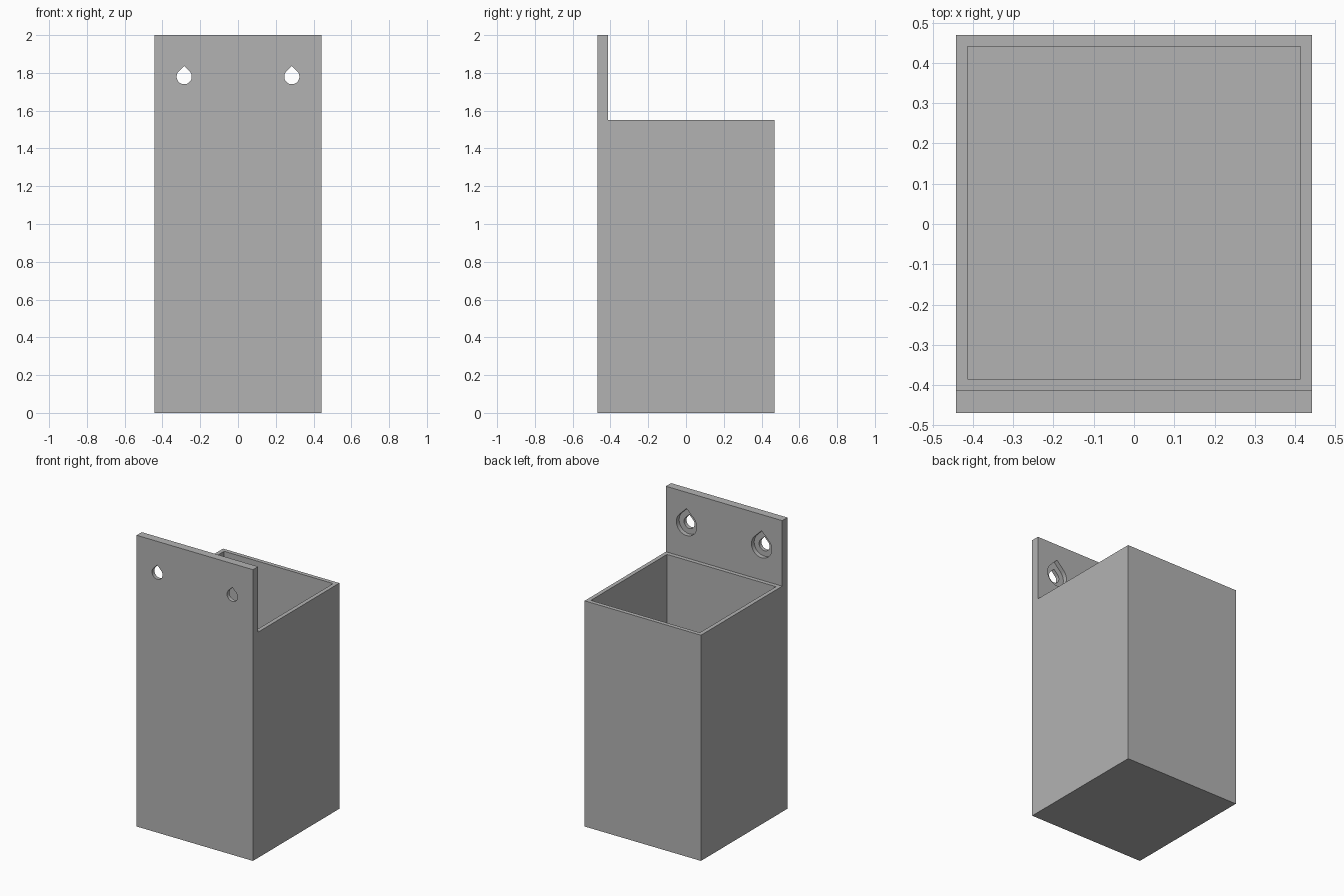
import bpy, bmesh, math
from mathutils import Vector

if "Cube" in bpy.data.objects:
    bpy.data.objects.remove(bpy.data.objects["Cube"], do_unlink=True)

HALF_X, HALF_Y = 0.442, 0.469
WALL, PLATE = 0.028, 0.056
RIM, TOP = 1.55, 2.0
PLATE_Y = -HALF_Y + PLATE

grey = bpy.data.materials.new("plain grey")
grey.use_nodes = True
grey.diffuse_color = (0.45, 0.45, 0.45, 1)
grey.node_tree.nodes["Principled BSDF"].inputs["Base Color"].default_value = grey.diffuse_color


def prism(name, outline, sweep):
    """Closed solid from a planar outline swept along a vector."""
    bm = bmesh.new()
    face = bm.faces.new([bm.verts.new(p) for p in outline])
    swept = bmesh.ops.extrude_face_region(bm, geom=[face], use_keep_orig=True)
    verts = [g for g in swept["geom"] if isinstance(g, bmesh.types.BMVert)]
    bmesh.ops.translate(bm, verts=verts, vec=Vector(sweep))
    bmesh.ops.recalc_face_normals(bm, faces=bm.faces)
    mesh = bpy.data.meshes.new(name)
    bm.to_mesh(mesh)
    bm.free()
    obj = bpy.data.objects.new(name, mesh)
    bpy.context.collection.objects.link(obj)
    mesh.materials.append(grey)
    return obj


def teardrop(x, y, z, r, steps=36):
    """Round outline with a pointed top, in the xz plane."""
    start, span = math.radians(135), math.radians(270)
    arc = [start + span * i / steps for i in range(steps + 1)]
    pts = [(x + r * math.cos(a), y, z + r * math.sin(a)) for a in arc]
    return pts + [(x, y, z + r * math.sqrt(2))]


def cut(target, cutter):
    cutter.hide_render = True
    mod = target.modifiers.new("cut", 'BOOLEAN')
    mod.operation, mod.solver, mod.object = 'DIFFERENCE', 'EXACT', cutter
    bpy.context.view_layer.objects.active = target
    bpy.ops.object.modifier_apply(modifier=mod.name)
    bpy.data.objects.remove(cutter, do_unlink=True)


# Box and tall mounting plate share one side profile
side = [(-HALF_Y, 0), (HALF_Y, 0), (HALF_Y, RIM), (PLATE_Y, RIM),
        (PLATE_Y, TOP), (-HALF_Y, TOP)]
holder = prism("wall_mounted_box", [(-HALF_X, y, z) for y, z in side], (2 * HALF_X, 0, 0))

# Open cavity
ix, y0, y1 = HALF_X - WALL, PLATE_Y + WALL, HALF_Y - WALL
floor = [(-ix, y0, WALL), (ix, y0, WALL), (ix, y1, WALL), (-ix, y1, WALL)]
cut(holder, prism("cavity_cutter", floor, (0, 0, TOP)))

# Screw holes with wider recesses on the box side
for s in (-1, 1):
    x, z = s * 0.285, 1.78
    cut(holder, prism("hole_cutter", teardrop(x, -HALF_Y - 0.1, z, 0.04), (0, 0.3, 0)))
    cut(holder, prism("recess_cutter", teardrop(x, PLATE_Y - 0.03, z, 0.077), (0, 0.1, 0)))

bpy.ops.object.select_all(action='DESELECT')
holder.select_set(True)
bpy.context.view_layer.objects.active = holder
bpy.ops.object.shade_smooth_by_angle(angle=math.radians(30))
